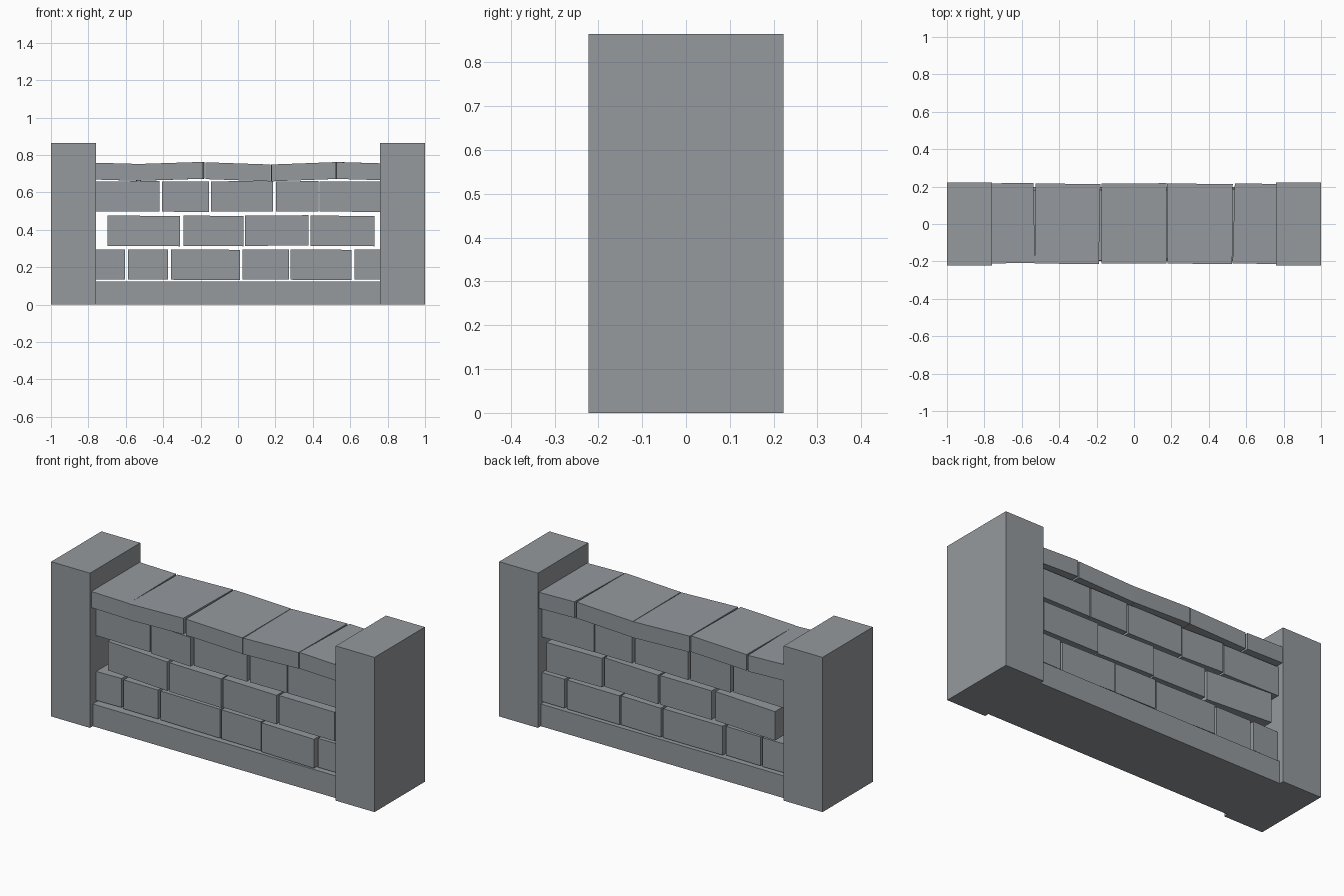
import bpy, bmesh

# Dark slate stone
stone = bpy.data.materials.new("dark_stone")
stone.diffuse_color = (0.298, 0.32, 0.34, 1)


def block(name, x, y, z0, z1, skew=(0, 0), tilt=0, yaw=0):
    """Box; skew shifts the back of each end in x, tilt lifts the right end, yaw moves it in y."""
    bm = bmesh.new()
    bmesh.ops.create_cube(bm, size=1)
    for v in bm.verts:
        right, back, top = (c > 0 for c in v.co)
        v.co = (x[right] + (skew[right] if back else 0),
                y[back] + (yaw if right else 0),
                (z1 if top else z0) + (tilt if right else 0))
    mesh = bpy.data.meshes.new(name)
    bm.to_mesh(mesh)
    bm.free()
    mesh.materials.append(stone)
    ob = bpy.data.objects.new(name, mesh)
    bpy.context.collection.objects.link(ob)
    return ob


# End pillars and base plinth
block("pillar_left", (-1, -0.76), (-0.222, 0.222), 0, 0.865)
block("pillar_right", (0.76, 1), (-0.222, 0.222), 0, 0.865)
block("base_plinth", (-0.77, 0.77), (-0.197, 0.197), 0, 0.124)

# Loose stone courses: bottom, top, then (left, right, front y, back y, yaw, tilt)
courses = [
    (0.133, 0.295, [
        (-0.78, -0.604, -0.168, 0.182, 0.003, 0.001),
        (-0.588, -0.374, -0.17, 0.182, -0.003, 0.001),
        (-0.358, 0.012, -0.172, 0.188, -0.004, -0.002),
        (0.023, 0.272, -0.18, 0.19, -0.005, 0.001),
        (0.28, 0.608, -0.192, 0.188, -0.006, -0.002),
        (0.622, 0.78, -0.18, 0.186, 0, 0.001)]),
    (0.314, 0.476, [
        (-0.697, -0.31, -0.155, 0.21, -0.028, -0.002),
        (-0.292, 0.03, -0.187, 0.19, -0.005, -0.002),
        (0.038, 0.378, -0.186, 0.192, -0.014, 0.002),
        (0.387, 0.73, -0.19, 0.19, 0, -0.002)]),
    (0.497, 0.659, [
        (-0.78, -0.42, -0.17, 0.187, -0.008, 0.001),
        (-0.407, -0.155, -0.187, 0.19, -0.01, -0.002),
        (-0.145, 0.187, -0.182, 0.188, -0.006, 0.002),
        (0.202, 0.43, -0.182, 0.188, 0, 0.001),
        (0.436, 0.78, -0.18, 0.188, 0, -0.001)]),
]
for r, (z0, z1, stones) in enumerate(courses, 1):
    for i, (x0, x1, yf, yb, yaw, tilt) in enumerate(stones, 1):
        block(f"stone_course_{r}_{i}", (x0, x1), (yf, yb), z0, z1, (0, 0), tilt, yaw)

# Uneven coping slabs: left, right, top z at left, tilt, back skew of each end, yaw
slabs = [
    (-0.78, -0.53, 0.759, -0.007, (0, -0.007), 0.003),
    (-0.531, -0.188, 0.752, 0.011, (0.005, 0.008), -0.004),
    (-0.175, 0.175, 0.761, -0.012, (0, 0), 0.001),
    (0.18, 0.525, 0.749, 0.013, (-0.003, 0.003), -0.004),
    (0.527, 0.78, 0.762, -0.007, (0.012, 0), -0.003),
]
for i, (x0, x1, top, tilt, skew, yaw) in enumerate(slabs, 1):
    block(f"coping_slab_{i}", (x0, x1), (-0.211, 0.217), top - 0.09, top, skew, tilt, yaw)
